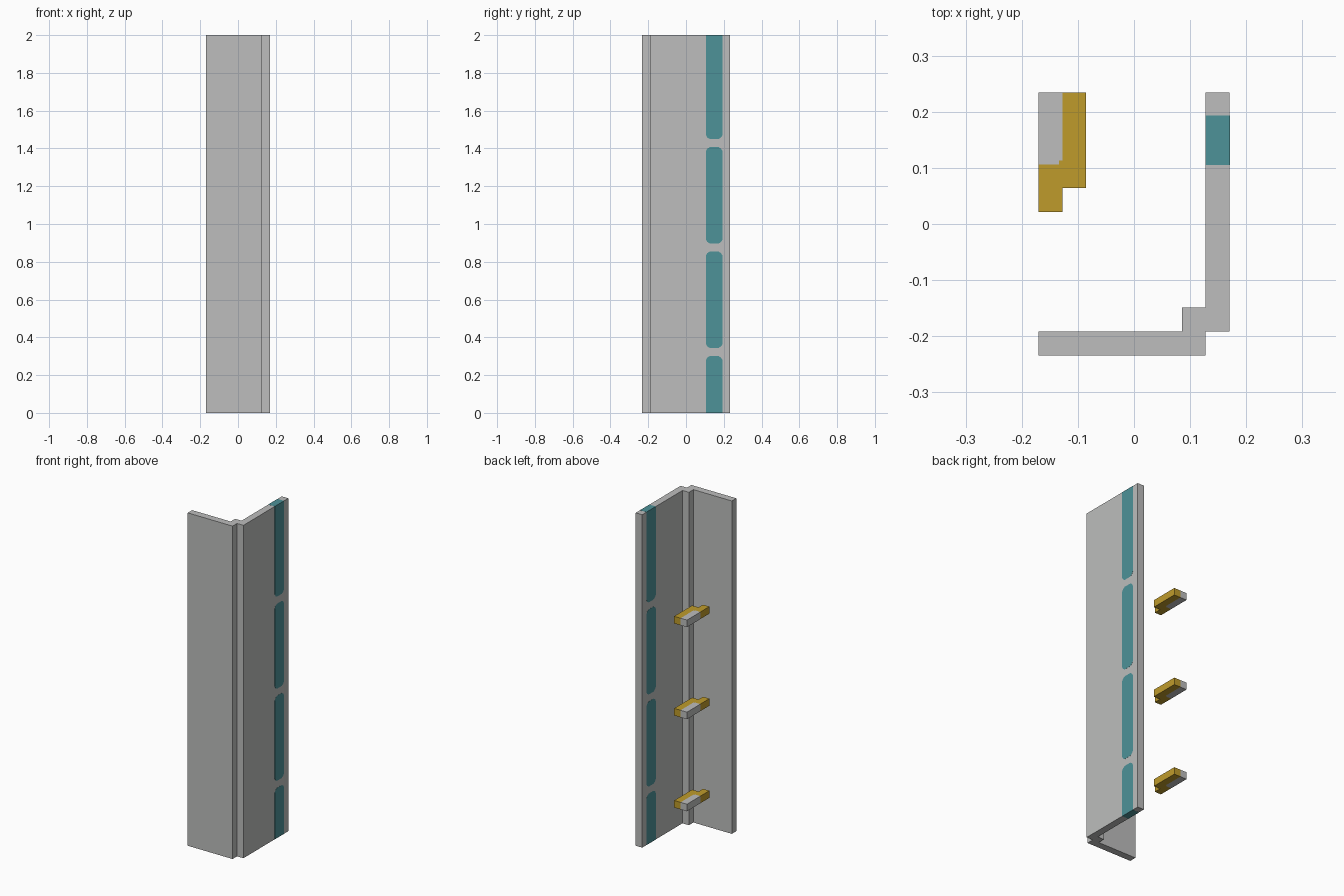
import bpy
import bmesh
from mathutils import Vector

if "Cube" in bpy.data.objects:
    bpy.data.objects.remove(bpy.data.objects["Cube"], do_unlink=True)

UNIT = 2 / 47      # wall thickness; every part sits on this module
PROUD = 0.0005     # how far the inlays stand out of the wall


def material(name, rgb):
    mat = bpy.data.materials.new(name)
    mat.use_nodes = True
    colour = (*rgb, 1)
    mat.diffuse_color = colour
    mat.node_tree.nodes["Principled BSDF"].inputs["Base Color"].default_value = colour
    return mat


grey = material("light grey", (0.51, 0.515, 0.51))
teal = material("teal", (0.075, 0.287, 0.315))
gold = material("gold", (0.52, 0.33, 0.024))


def prism(name, outline, start, end, mat, to_world):
    """Extrude a flat outline from start to end along the third axis."""
    bm = bmesh.new()
    face = bm.faces.new([bm.verts.new(to_world(a, b, start)) for a, b in outline])
    step = to_world(0, 0, end) - to_world(0, 0, start)
    top = bmesh.ops.extrude_face_region(bm, geom=[face])["geom"]
    bmesh.ops.translate(bm, vec=step, verts=[v for v in top if isinstance(v, bmesh.types.BMVert)])
    bmesh.ops.recalc_face_normals(bm, faces=bm.faces)
    mesh = bpy.data.meshes.new(name)
    bm.to_mesh(mesh)
    bm.free()
    mesh.materials.append(mat)
    obj = bpy.data.objects.new(name, mesh)
    bpy.context.collection.objects.link(obj)
    return obj


def upright(x, y, z):
    return Vector((x, y, z)) * UNIT


def sideways(y, z, x):
    return Vector((x, y, z)) * UNIT


# Corner wall: front panel, stepped joint and side panel in one profile
wall = [(-4, -5.5), (3, -5.5), (3, -4.5), (4, -4.5), (4, 5.5),
        (3, 5.5), (3, -3.5), (2, -3.5), (2, -4.5), (-4, -4.5)]
prism("corner_wall", wall, 0, 47, grey, upright)

# Teal strip segments through the side panel, rounded where they meet a gap
EDGE = PROUD / UNIT
HOOK_ROWS = (7, 20, 33)


def strip_outline(low, high, round_low, round_high):
    y0, y1 = 2.47, 4.54
    corner = [(0, 0.5), (0.17, 0.2), (0.5, 0)]
    left = lambda z, s, r: [(y0 + a, z + s * b) for a, b in (corner if r else [(0, 0)])]
    mirror = lambda pts: [(y0 + y1 - y, z) for y, z in reversed(pts)]
    bottom = left(low, 1, round_low)
    top = left(high, -1, round_high)
    return bottom + mirror(bottom) + list(reversed(mirror(top)))[::-1] + top[::-1]


starts = [-EDGE] + [row + 1.07 for row in HOOK_ROWS]
ends = [row + 0.07 for row in HOOK_ROWS] + [47 + EDGE]
for i, (low, high) in enumerate(zip(starts, ends)):
    # order the top corners right to left so that the loop stays simple
    outline = strip_outline(low, high, i > 0, i < len(HOOK_ROWS))
    mid_y = sum(y for y, z in outline) / len(outline)
    mid_z = (low + high) / 2
    lower = sorted([p for p in outline if p[1] < mid_z],
                   key=lambda p: (p[0], -p[1] if p[0] < mid_y else p[1]))
    upper = sorted([p for p in outline if p[1] > mid_z],
                   key=lambda p: (-p[0], p[1] if p[0] > mid_y else -p[1]))
    prism(f"teal_strip_{i + 1}", lower + upper, 3 - EDGE, 4 + EDGE, teal, sideways)

# Three small latches, each a gold stepped arm holding a grey block
arm = [(-4, 0.5), (-3, 0.5), (-3, 1.5), (-2, 1.5), (-2, 5.5), (-3, 5.5),
       (-3, 2.65), (-3.15, 2.65), (-3.15, 2.5), (-4, 2.5)]
block = [(-4, 2.5), (-3.15, 2.5), (-3.15, 2.65), (-3, 2.65), (-3, 5.5), (-4, 5.5)]
for i, row in enumerate(HOOK_ROWS):
    prism(f"latch_arm_{i + 1}", arm, row, row + 1, gold, upright)
    prism(f"latch_block_{i + 1}", block, row, row + 1, grey, upright)
